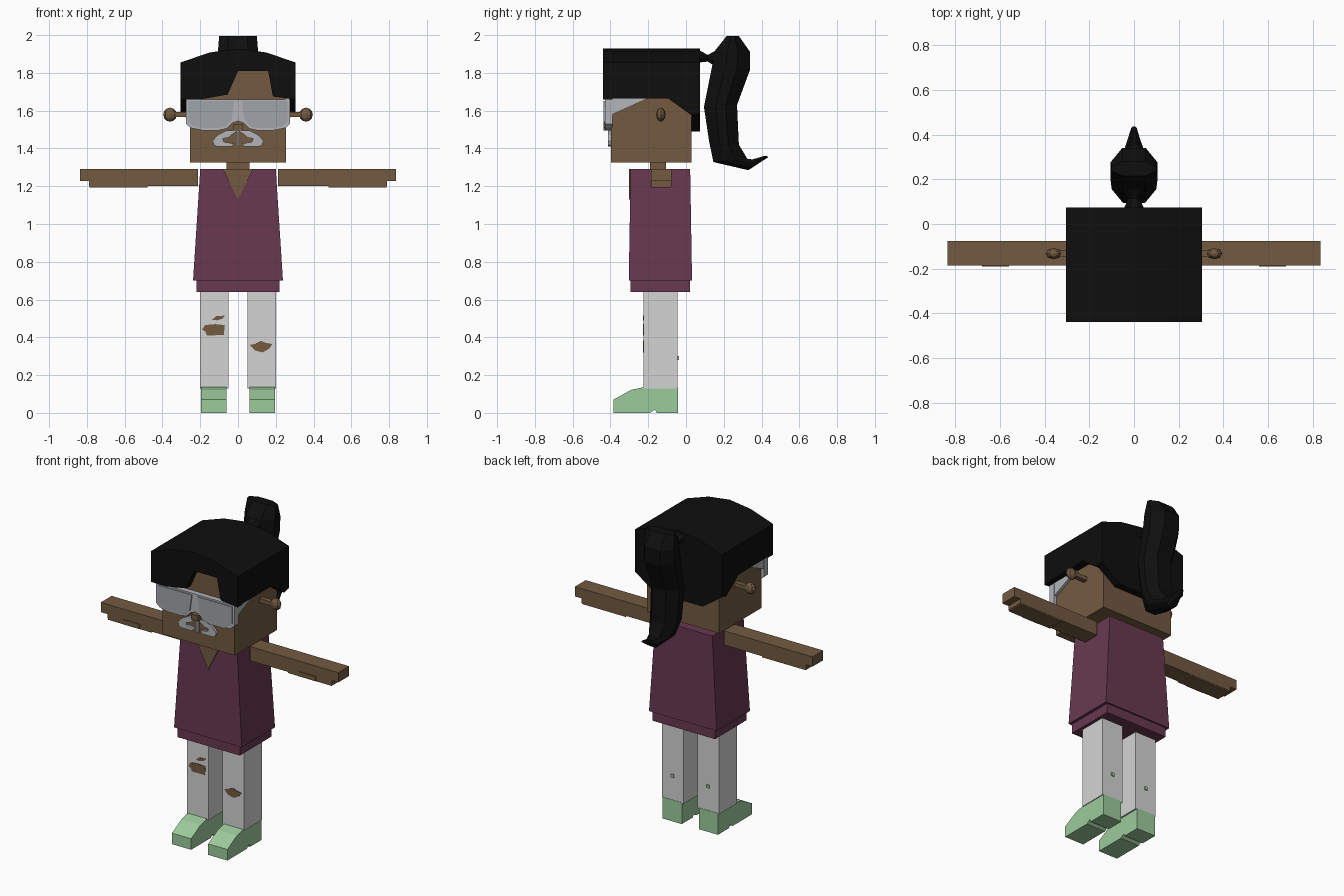
import bpy, bmesh, math
from mathutils import Vector

if "Cube" in bpy.data.objects:
    bpy.data.objects.remove(bpy.data.objects["Cube"], do_unlink=True)


def material(name, *rgb):
    lin = [((c / 255 + 0.055) / 1.055) ** 2.4 if c > 10 else c / 3294 for c in rgb]
    m = bpy.data.materials.new(name)
    m.use_nodes = True
    m.diffuse_color = (*lin, 1)
    bsdf = m.node_tree.nodes["Principled BSDF"]
    bsdf.inputs["Base Color"].default_value = (*lin, 1)
    bsdf.inputs["Roughness"].default_value = 0.8
    return m


skin = material("brown skin", 115, 90, 65)
hair = material("black hair", 14, 14, 14)
plum = material("plum cloth", 104, 56, 80)
white = material("white cloth", 212, 212, 212)
green = material("mint shoe", 156, 203, 156)
frame = material("pale grey frame", 178, 181, 184)
glass = material("grey lens", 160, 164, 168)


def finish(name, bm, mat):
    bmesh.ops.recalc_face_normals(bm, faces=bm.faces)
    me = bpy.data.meshes.new(name)
    bm.to_mesh(me)
    bm.free()
    me.materials.append(mat)
    ob = bpy.data.objects.new(name, me)
    bpy.context.collection.objects.link(ob)
    return ob


def skin_rings(name, rings, mat):
    """Join a list of equal point rings and cap both ends."""
    bm = bmesh.new()
    loops = [[bm.verts.new(p) for p in ring] for ring in rings]
    n = len(loops[0])
    for a, b in zip(loops, loops[1:]):
        for i in range(n):
            j = (i + 1) % n
            bm.faces.new((a[i], a[j], b[j], b[i]))
    bm.faces.new(loops[0])
    bm.faces.new(loops[-1])
    return finish(name, bm, mat)


def prism(name, pts, axis, lo, hi, mat):
    """Extrude an (x, z) outline along y, or a (y, z) outline along x."""
    place = (lambda p, d: (p[0], d, p[1])) if axis == "y" else (lambda p, d: (d, *p))
    return skin_rings(name, [[place(p, d) for p in pts] for d in (lo, hi)], mat)


def block(name, x, y, z, mat, grow=0, grow_y=0):
    """Box from ranges; grow widens its bottom."""
    def ring(h, g, k):
        return [(x[0] - g, y[0] - k, h), (x[1] + g, y[0] - k, h),
                (x[1] + g, y[1] + k, h), (x[0] - g, y[1] + k, h)]
    return skin_rings(name, [ring(z[0], grow, grow_y), ring(z[1], 0, 0)], mat)


def strand(name, stations, mat):
    """Eight-sided loft; a station is front y, z, back y, z, half width."""
    rings = []
    for fy, fz, by, bz, w in stations:
        mid = Vector((0, (fy + by) / 2, (fz + bz) / 2))
        half = Vector((0, (by - fy) / 2, (bz - fz) / 2))
        rings.append([mid + half * u + Vector((w * v, 0, 0)) for u, v in
                      ((-1, -.5), (-1, .5), (-.3, 1), (.3, 1),
                       (1, .5), (1, -.5), (.3, -1), (-.3, -1))])
    return skin_rings(name, rings, mat)


def both(half):
    """Complete a right-hand outline with its mirror image."""
    return half + [(-x, z) for x, z in reversed(half) if x > 0]


def sided(pts, s):
    return [(s * x, z) for x, z in pts]


def span(s, a, b):
    return tuple(sorted((s * a, s * b)))


# Head, neck and body
block("head", (-.255, .255), (-.397, .03), (1.325, 1.85), skin)
block("neck", (-.06, .06), (-.19, -.105), (1.27, 1.34), skin)
block("shirt", (-.2, .2), (-.293, .022), (.70, 1.29), plum, .038, .01)
block("shirt_hem", (-.22, .22), (-.295, .022), (.64, .71), plum)
prism("neckline", [(-.08, 1.291), (.08, 1.291), (0, 1.13)], "y", -.302, -.285, skin)

# Hair: solid crown, notched fringe, back and sides
crown = [(.305, 1.855), (.15, 1.908), (0, 1.928)]
top = both(crown)
prism("hair_crown", [(-.305, 1.67)] + top[::-1] + [(.305, 1.67)], "y", -.39, .075, hair)
fringe = [(-.305, 1.66), (-.2, 1.66), (-.055, 1.685), (0, 1.81),
          (.16, 1.81), (.185, 1.675), (.305, 1.66)]
prism("hair_fringe", fringe + top, "y", -.44, -.39, hair)
prism("hair_back", both([(.305, 1.7), (.305, 1.585), (.17, 1.49)]),
      "y", .028, .075, hair)
for s, side in ((1, "left"), (-1, "right")):
    prism("hair_side_" + side, [(-.44, 1.7), (-.44, 1.665), (-.095, 1.665),
                                (.03, 1.575), (.07, 1.585), (.07, 1.7)],
          "x", *span(s, .258, .304), hair)

# Ponytail
strand("ponytail_tie", [(.07, 1.855, .07, 1.92, .045), (.115, 1.86, .115, 1.895, .025),
                        (.16, 1.83, .16, 1.92, .06)], hair)
strand("ponytail", [(.215, 1.995, .28, 1.995, .1), (.155, 1.92, .34, 1.91, .106),
                    (.135, 1.82, .34, 1.82, .106), (.095, 1.62, .27, 1.63, .1),
                    (.122, 1.44, .28, 1.42, .095), (.145, 1.328, .325, 1.345, .07),
                    (.33, 1.285, .352, 1.342, .04), (.437, 1.355, .42, 1.362, .012)], hair)

# Goggles, nose and the piece below them
prism("goggle_frame", both([(0, 1.66), (.275, 1.66), (.275, 1.53), (.25, 1.508),
                            (.19, 1.496), (.1, 1.496), (.06, 1.505), (.03, 1.535),
                            (0, 1.545)]), "y", -.43, -.39, frame)
block("nose", (-.025, .025), (-.437, -.39), (1.495, 1.53), skin)
block("mouthpiece_bar", (-.006, .006), (-.412, -.39), (1.41, 1.5), frame)
for s, side in ((1, "left"), (-1, "right")):
    prism("lens_" + side, sided([(.02, 1.65), (.262, 1.65), (.262, 1.54), (.235, 1.518),
                                 (.19, 1.507), (.1, 1.507), (.065, 1.518), (.035, 1.55)], s),
          "y", -.436, -.428, glass)
    prism("goggle_wing_" + side, [(-.43, 1.665), (-.2, 1.665), (-.39, 1.58), (-.43, 1.57)],
          "x", *span(s, .25, .272), frame)
    prism("goggle_strap_end_" + side, [(-.09, 1.67), (-.06, 1.67), (-.06, 1.64)],
          "x", *span(s, .25, .266), frame)
    prism("mouthpiece_" + side, sided([(0, 1.495), (.06, 1.495), (.11, 1.47), (.135, 1.44),
                                       (.128, 1.418), (.11, 1.41), (.035, 1.41),
                                       (.02, 1.425), (.075, 1.435), (.08, 1.452),
                                       (.05, 1.458), (.03, 1.475)], s),
          "y", -.412, -.39, frame)

# Ears: a short stem with a faceted knob
for s, side in ((1, "left"), (-1, "right")):
    block("ear_stem_" + side, span(s, .24, .35), (-.148, -.118), (1.566, 1.592), skin)
    bm = bmesh.new()
    bmesh.ops.create_uvsphere(bm, u_segments=8, v_segments=6, radius=1)
    bmesh.ops.scale(bm, vec=(.036, .025, .037), verts=bm.verts)
    bmesh.ops.translate(bm, vec=(s * .36, -.133, 1.579), verts=bm.verts)
    finish("ear_knob_" + side, bm, skin)

# Arms and hands
for s, side in ((1, "left"), (-1, "right")):
    block("arm_" + side, span(s, .213, .79), (-.185, -.077), (1.2, 1.29), skin)
    block("hand_" + side, span(s, .78, .836), (-.185, -.077), (1.228, 1.29), skin)
    block("palm_" + side, span(s, .48, .787), (-.183, -.079), (1.192, 1.21), skin)
    block("thumb_" + side, span(s, .56, .68), (-.19, -.17), (1.195, 1.225), skin)

# Legs and shoes
shoe = [(-.385, 0), (-.19, 0), (-.165, .018), (-.155, 0), (-.043, 0), (-.043, .136),
        (-.225, .136), (-.29, .122), (-.385, .07)]
for s, side in ((1, "left"), (-1, "right")):
    block("trouser_leg_" + side, span(s, .05, .2), (-.225, -.045), (.13, .66), white)
    prism("shoe_" + side, shoe, "x", *span(s, .06, .195), green)
    block("leg_tag_" + side, span(s, .115, .135), (-.047, -.038), (.28, .30), green)

# Rips in the trousers
rips = {
    "rip_right_knee": [(-.175, .465), (-.12, .47), (-.07, .465), (-.075, .412),
                       (-.165, .41), (-.172, .43), (-.19, .44)],
    "rip_right_small": [(-.138, .493), (-.115, .512), (-.07, .515), (-.08, .5), (-.11, .49)],
    "rip_left_knee": [(.062, .36), (.09, .365), (.12, .382), (.15, .37), (.182, .365),
                      (.165, .34), (.13, .32), (.09, .33)],
}
for name, pts in rips.items():
    prism(name, pts, "y", -.228, -.22, skin)
